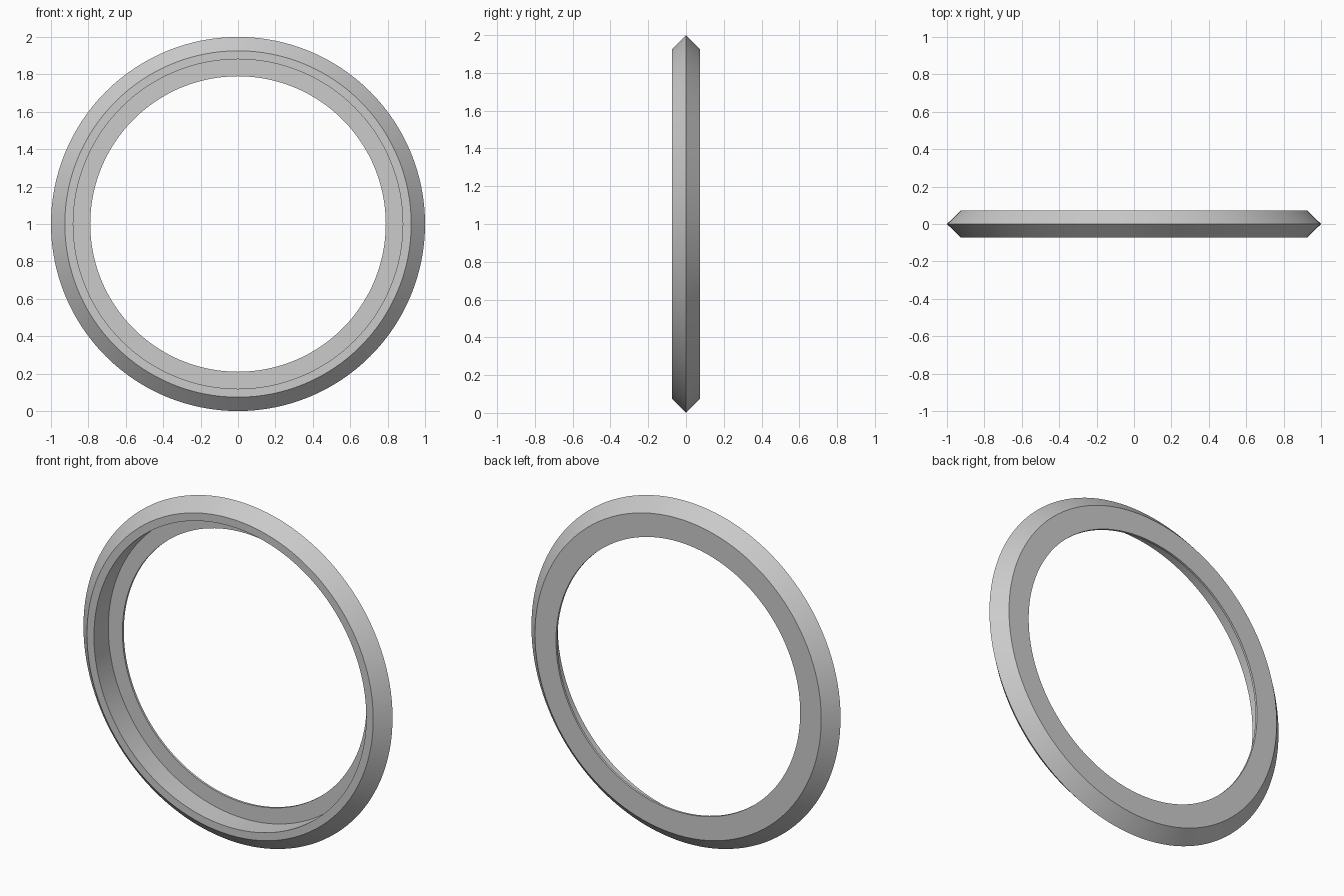
import bpy, bmesh, math
from mathutils import Matrix, Vector

if "Cube" in bpy.data.objects:
    bpy.data.objects.remove(bpy.data.objects["Cube"])

SEGMENTS = 128

# ring cross-section as (radius, y): bevelled outside, stepped recess open to the front
profile = [(1.0, 0.0), (0.926, 0.073), (0.79, 0.073), (0.79, 0.06),
           (0.881, 0.06), (0.881, -0.073), (0.926, -0.073)]

bm = bmesh.new()
loops = []
for i in range(SEGMENTS):
    a = 2 * math.pi * i / SEGMENTS
    loops.append([bm.verts.new((r * math.cos(a), y, 1 + r * math.sin(a))) for r, y in profile])
for i in range(SEGMENTS):
    a, b = loops[i], loops[(i + 1) % SEGMENTS]
    for j in range(len(profile)):
        k = (j + 1) % len(profile)
        bm.faces.new((a[j], a[k], b[k], b[j]))
bmesh.ops.recalc_face_normals(bm, faces=bm.faces)

mesh = bpy.data.meshes.new("bezel_ring")
bm.to_mesh(mesh)
bm.free()
ring = bpy.data.objects.new("bezel_ring", mesh)
bpy.context.collection.objects.link(ring)

# smooth around the ring, crisp profile edges
bpy.context.view_layer.objects.active = ring
ring.select_set(True)
bpy.ops.object.shade_smooth_by_angle(angle=math.radians(30))
